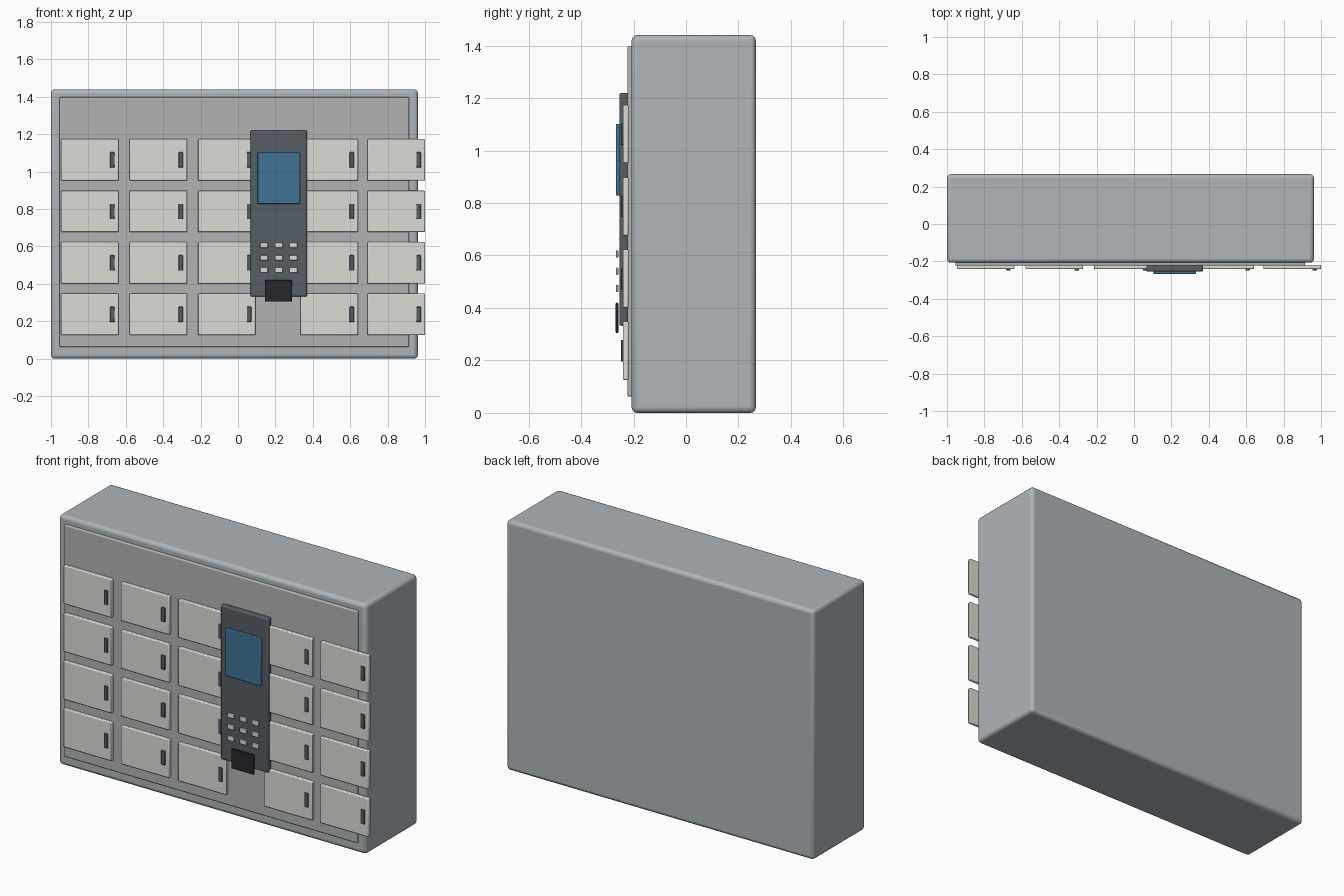
import bpy
import math

if "Cube" in bpy.data.objects:
    bpy.data.objects.remove(bpy.data.objects["Cube"])


def material(name, rgb):
    m = bpy.data.materials.new(name)
    m.diffuse_color = (*rgb, 1)
    m.use_nodes = True
    m.node_tree.nodes["Principled BSDF"].inputs["Base Color"].default_value = m.diffuse_color
    return m


STEEL = material("blue_grey_steel", (0.42, 0.46, 0.49))
PANEL = material("panel_grey", (0.45, 0.45, 0.45))
DOOR = material("off_white", (0.72, 0.72, 0.67))
DARK = material("dark_grey", (0.09, 0.11, 0.13))
BLACK = material("black", (0.02, 0.02, 0.025))
BLUE = material("screen_blue", (0.05, 0.17, 0.30))


def box(name, x, y, z, mat, bevel, segments=3):
    """Rounded box from (min, max) ranges on each axis."""
    ranges = (x, y, z)
    bpy.ops.mesh.primitive_cube_add(size=1, location=[(a + b) / 2 for a, b in ranges])
    o = bpy.context.object
    o.name = name
    o.scale = [b - a for a, b in ranges]
    bpy.ops.object.transform_apply(location=False, rotation=False, scale=True)
    mod = o.modifiers.new("round_edges", 'BEVEL')
    mod.width = bevel
    mod.segments = segments
    o.data.materials.append(mat)
    bpy.ops.object.shade_smooth_by_angle(angle=math.radians(35))
    return o


def span(c, size):
    return (c - size / 2, c + size / 2)


# Cabinet and raised front panel
box("cabinet", (-1.0, 0.962), (-0.207, 0.266), (0, 1.44), STEEL, 0.02)
box("front_panel", (-0.955, 0.915), (-0.223, -0.200), (0.062, 1.398), PANEL, 0.006)

# Locker doors with handles
for c, x in enumerate((-0.792, -0.426, -0.061, 0.488, 0.846)):
    for r, z in enumerate((1.063, 0.787, 0.512, 0.237)):
        box(f"door_{c}_{r}", span(x, 0.308), (-0.241, -0.219), span(z, 0.222), DOOR, 0.005, 2)
        box(f"handle_{c}_{r}", span(x + 0.12, 0.024), (-0.248, -0.236), span(z, 0.082), DARK, 0.003, 2)

# Control terminal with screen
box("terminal", (0.067, 0.369), (-0.254, -0.220), (0.332, 1.22), DARK, 0.008)
box("screen", (0.104, 0.331), (-0.267, -0.250), (0.828, 1.102), BLUE, 0.004, 2)

# Keypad
for c, x in enumerate((0.139, 0.218, 0.296)):
    for r, z in enumerate((0.606, 0.540, 0.474)):
        box(f"key_{c}_{r}", span(x, 0.043), (-0.267, -0.258), span(z, 0.028), DOOR, 0.003, 2)

# Receipt and card slot
box("card_slot", (0.144, 0.289), (-0.268, -0.258), (0.305, 0.42), BLACK, 0.003, 2)
